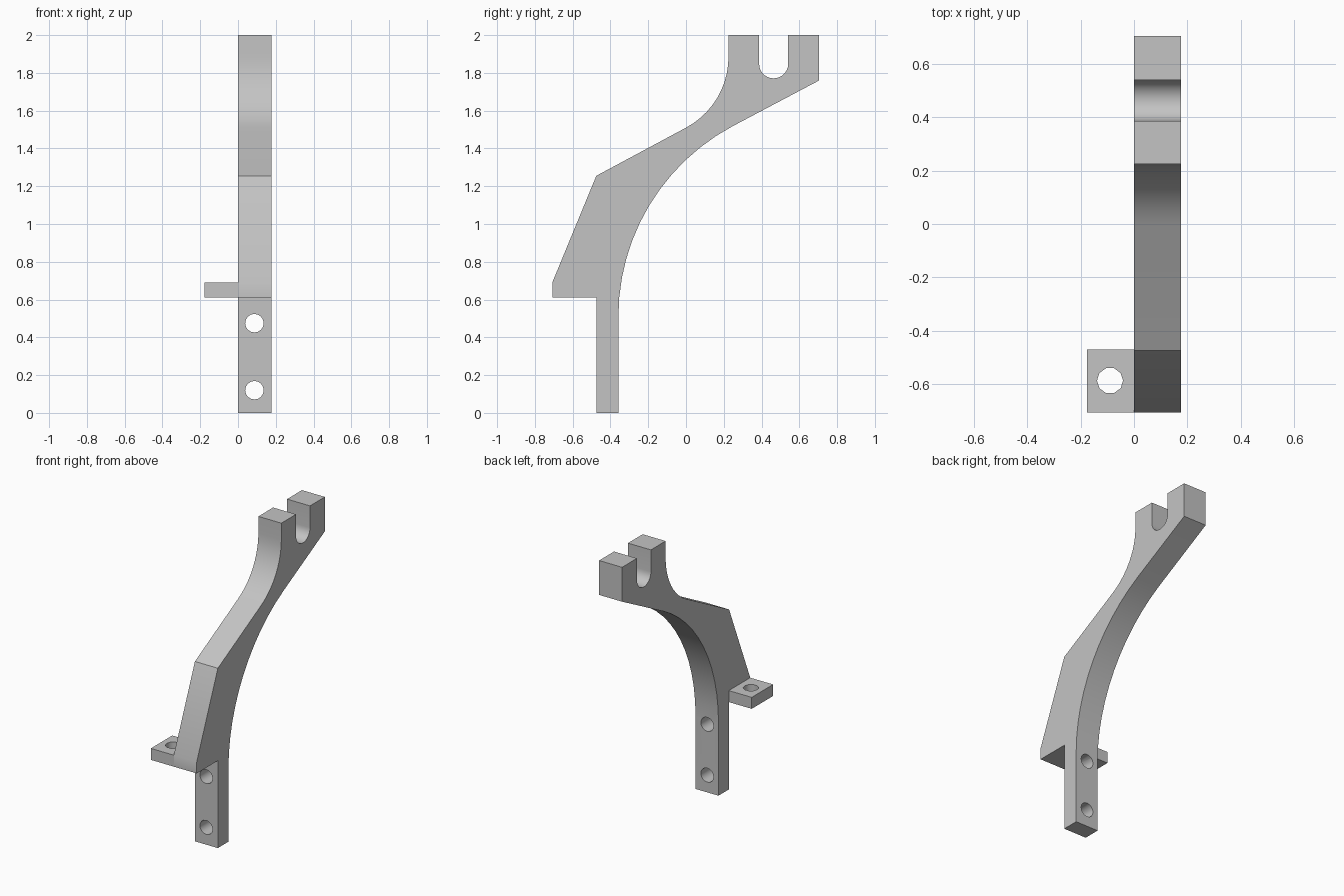
import bpy
import bmesh
from math import cos, sin, radians, pi
from mathutils import Matrix

old = bpy.data.objects.get("Cube")
if old:
    bpy.data.objects.remove(old, do_unlink=True)

grey = bpy.data.materials.new("plain grey")
grey.use_nodes = True
grey.diffuse_color = (0.55, 0.55, 0.55, 1)
grey.node_tree.nodes["Principled BSDF"].inputs["Base Color"].default_value = (0.55, 0.55, 0.55, 1)


def arc(cy, cz, r, start, end, steps):
    """Points of an arc in the side plane, angles in degrees."""
    angles = [radians(start + (end - start) * i / steps) for i in range(steps + 1)]
    return [(cy + r * cos(a), cz + r * sin(a)) for a in angles]


def slab(name, outline, x0, x1):
    """Extrude a side outline (y, z) from x0 to x1."""
    bm = bmesh.new()
    face = bm.faces.new([bm.verts.new((x0, y, z)) for y, z in outline])
    grown = bmesh.ops.extrude_face_region(bm, geom=[face])["geom"]
    moved = [v for v in grown if isinstance(v, bmesh.types.BMVert)]
    bmesh.ops.translate(bm, verts=moved, vec=(x1 - x0, 0, 0))
    bmesh.ops.recalc_face_normals(bm, faces=bm.faces)
    mesh = bpy.data.meshes.new(name)
    bm.to_mesh(mesh)
    bm.free()
    mesh.materials.append(grey)
    obj = bpy.data.objects.new(name, mesh)
    bpy.context.collection.objects.link(obj)
    return obj


def drill(obj, centre, radius, sides, axis):
    """Cut a round hole through obj along the y or z axis."""
    turn = Matrix.Rotation(pi / 2, 4, "X") if axis == "y" else Matrix()
    bm = bmesh.new()
    bmesh.ops.create_cone(bm, cap_ends=True, segments=sides, radius1=radius,
                          radius2=radius, depth=0.4,
                          matrix=Matrix.Translation(centre) @ turn)
    # a vertex must point along +x
    mesh = bpy.data.meshes.new("hole cutter")
    spin = Matrix.Rotation(pi / 2, 4, axis.upper())
    bmesh.ops.transform(bm, verts=bm.verts, matrix=Matrix.Translation(centre) @ spin
                        @ Matrix.Translation(centre).inverted())
    bm.to_mesh(mesh)
    bm.free()
    mesh.materials.append(grey)
    cutter = bpy.data.objects.new("hole cutter", mesh)
    bpy.context.collection.objects.link(cutter)
    cutter.hide_render = True
    mod = obj.modifiers.new("hole", "BOOLEAN")
    mod.operation = "DIFFERENCE"
    mod.solver = "EXACT"
    mod.object = cutter
    bpy.context.view_layer.objects.active = obj
    bpy.ops.object.modifier_apply(modifier=mod.name)
    bpy.data.objects.remove(cutter, do_unlink=True)


# Curved arm: foot, hollow back, forked top, waist and sloping front
outline = [(-0.475, 0), (-0.358, 0)]
outline += arc(0.784, 0.51, 1.142, 180, 118, 12)
outline += [(0.705, 1.76), (0.705, 2), (0.541, 2)]
outline += arc(0.464, 1.848, 0.077, 0, -180, 14)
outline += [(0.387, 2), (0.225, 2)]
outline += arc(-0.2, 1.885, 0.425, 0, -62, 10)
outline += [(-0.475, 1.255), (-0.708, 0.69), (-0.708, 0.61), (-0.475, 0.61)]
arm = slab("bracket_arm", outline, 0, 0.177)
for height in (0.12, 0.475):
    drill(arm, (0.087, -0.42, height), 0.049, 16, "y")

# Side mounting tab
tab = slab("mounting_tab", [(-0.708, 0.61), (-0.472, 0.61), (-0.472, 0.69), (-0.708, 0.69)],
           -0.177, 0)
drill(tab, (-0.09, -0.588, 0.65), 0.049, 10, "z")

# Smooth the curves and holes, keep the corners crisp
for obj, angle in ((arm, 24), (tab, 40)):
    bpy.ops.object.select_all(action="DESELECT")
    obj.select_set(True)
    bpy.context.view_layer.objects.active = obj
    bpy.ops.object.shade_smooth_by_angle(angle=radians(angle))
